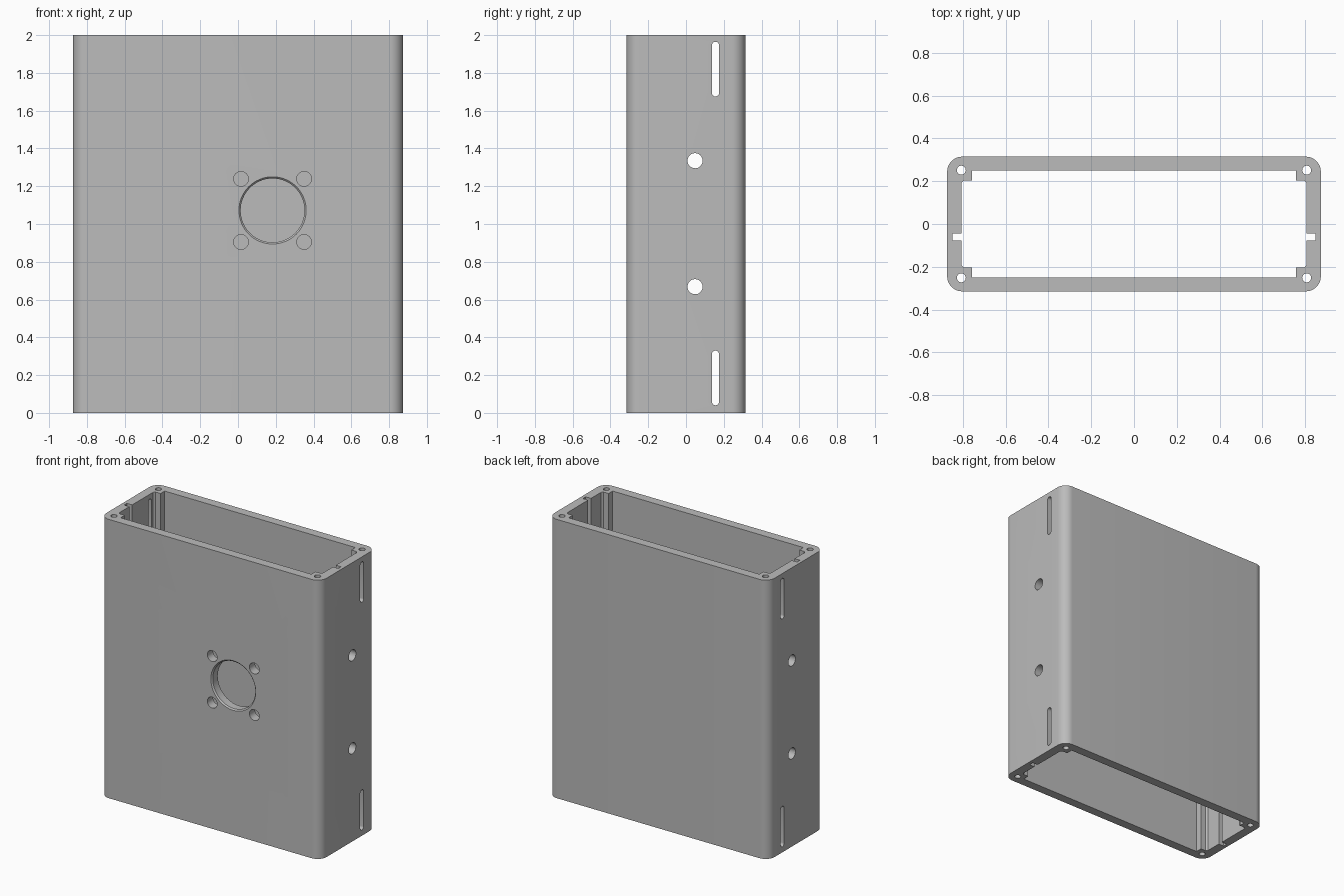
import bpy, bmesh
from math import cos, sin, pi
from mathutils import Vector

cube = bpy.data.objects.get("Cube")
if cube:
    bpy.data.objects.remove(cube, do_unlink=True)

grey = bpy.data.materials.new("plain grey")
grey.use_nodes = True
colour = (0.5, 0.5, 0.5, 1)
grey.diffuse_color = colour
grey.node_tree.nodes["Principled BSDF"].inputs["Base Color"].default_value = colour

W, D, H = 0.874, 0.315, 2.0      # half width, half depth, height


def arc(cx, cy, r, start, end, n):
    return [(cx + r * cos(start + (end - start) * i / n),
             cy + r * sin(start + (end - start) * i / n)) for i in range(n + 1)]


def circle(cx, cy, r, n=32):
    return arc(cx, cy, r, 0, 2 * pi, n)[:-1]


# Ways to stand a flat profile up along each axis
ALONG = {"x": lambda a, b, t: Vector((t, a, b)),
         "y": lambda a, b, t: Vector((a, t, b)),
         "z": lambda a, b, t: Vector((a, b, t))}


def loft(name, axis, rings):
    """Closed solid through (profile, position) rings along an axis."""
    bm = bmesh.new()
    loops = [[bm.verts.new(ALONG[axis](a, b, t)) for a, b in pts] for pts, t in rings]
    n = len(loops[0])
    for low, high in zip(loops, loops[1:]):
        for i in range(n):
            j = (i + 1) % n
            bm.faces.new((low[i], low[j], high[j], high[i]))
    bm.faces.new(loops[0][::-1])
    bm.faces.new(loops[-1])
    bmesh.ops.recalc_face_normals(bm, faces=bm.faces)
    mesh = bpy.data.meshes.new(name)
    bm.to_mesh(mesh)
    bm.free()
    mesh.materials.append(grey)
    ob = bpy.data.objects.new(name, mesh)
    bpy.context.collection.objects.link(ob)
    return ob


# Outer tube with rounded upright edges
r = 0.07
outline = []
for k, (sx, sy) in enumerate([(1, 1), (-1, 1), (-1, -1), (1, -1)]):
    outline += arc(sx * (W - r), sy * (D - r), r, k * pi / 2, (k + 1) * pi / 2, 10)
housing = loft("housing", "z", [(outline, 0), (outline, H)])

# Cavity: corner screw blocks, plus a board groove in each side wall
right = [(0.757, -0.25), (0.757, -0.203), (0.796, -0.203), (0.808, -0.191),
         (0.808, -0.077), (0.85, -0.077), (0.85, -0.045), (0.808, -0.045),
         (0.808, 0.191), (0.796, 0.203), (0.757, 0.203), (0.757, 0.25)]
cavity = right + [(-x, y) for x, y in reversed(right)]
cutters = [loft("cavity_cutter", "z", [(cavity, -0.1), (cavity, H + 0.1)])]

# Screw holes down the corners
for sx in (-1, 1):
    for sy in (-1, 1):
        hole = circle(sx * 0.808, sy * 0.252, 0.021, 20)
        cutters.append(loft("screw_cutter", "z", [(hole, -0.1), (hole, H + 0.1)]))

# Slots and round holes through both side walls
for z in (0.185, 1.82):
    slot = arc(0.156, z + 0.126, 0.019, 0, pi, 10) + arc(0.156, z - 0.126, 0.019, pi, 2 * pi, 10)
    cutters.append(loft("slot_cutter", "x", [(slot, -1), (slot, 1)]))
for z in (0.668, 1.335):
    hole = circle(0.048, z, 0.04)
    cutters.append(loft("side_hole_cutter", "x", [(hole, -1), (hole, 1)]))

# Large front opening with an eased rim, and its four fixing holes
cx, cz = 0.183, 1.072
big, rim = circle(cx, cz, 0.169, 64), circle(cx, cz, 0.178, 64)
cutters.append(loft("opening_cutter", "y",
                    [(rim, -D - 0.1), (rim, -D), (big, -D + 0.009), (big, 0)]))
for sx in (-1, 1):
    for sz in (-1, 1):
        hole = circle(cx + sx * 0.167, cz + sz * 0.167, 0.039)
        cutters.append(loft("fixing_cutter", "y", [(hole, -D - 0.1), (hole, 0)]))

bpy.context.view_layer.objects.active = housing
for cutter in cutters:
    cutter.hide_render = True
    mod = housing.modifiers.new("cut", "BOOLEAN")
    mod.operation, mod.solver, mod.object = "DIFFERENCE", "EXACT", cutter
    bpy.ops.object.modifier_apply(modifier=mod.name)
    bpy.data.objects.remove(cutter, do_unlink=True)

bpy.ops.object.select_all(action="DESELECT")
housing.select_set(True)
bpy.ops.object.shade_smooth_by_angle(angle=pi / 6)
